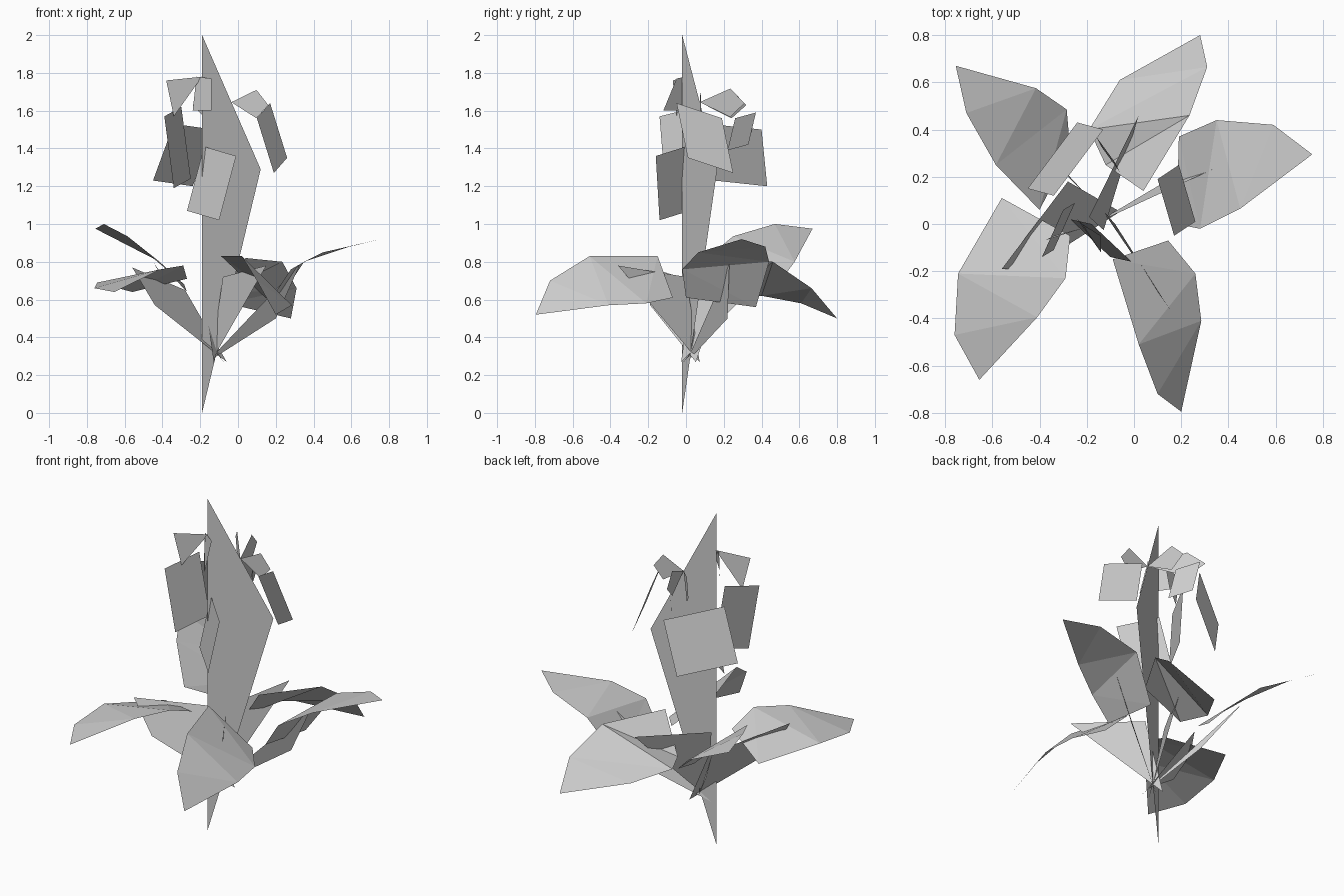
import bpy
from mathutils import Vector

default_cube = bpy.data.objects.get("Cube")
if default_cube:
    bpy.data.objects.remove(default_cube, do_unlink=True)

# One plain grey for the whole plant
grey = bpy.data.materials.new("plain_grey")
grey.use_nodes = True
colour = (0.6, 0.6, 0.6, 1)
grey.diffuse_color = colour
grey.node_tree.nodes["Principled BSDF"].inputs["Base Color"].default_value = colour


def sheet(name, points, faces=None):
    """Make a flat shaded thin sheet from its corner points."""
    mesh = bpy.data.meshes.new(name)
    faces = faces or [tuple(range(len(points)))]
    mesh.from_pydata([Vector(p) for p in points], [], faces)
    mesh.materials.append(grey)
    mesh.update()
    part = bpy.data.objects.new(name, mesh)
    bpy.context.collection.objects.link(part)
    return part


def leaf(name, tip, outer, middle, inner):
    """Broad leaf: a pointed end and two folded bands, from pairs of edge points."""
    points = [tip, *outer, *middle, *inner]
    faces = [(0, 1, 2)]
    for row in (1, 3):
        left, right = row, row + 1
        faces += [(left, left + 2, right), (right, left + 2, right + 2)]
    return sheet(name, points, faces)


def leaf_stalk(name, tip, *sides):
    """Upright blade fanning out through the stem to carry a leaf."""
    tip = Vector(tip)
    root = leaf_root.lerp(tip, -0.12)
    return sheet(name, [root, sides[0], tip, *sides[1:]])


def flower_stalk(name, tip):
    """Kite-shaped blade arching from the stem to a hanging flower."""
    tip = Vector(tip)
    middle = flower_root.lerp(tip, 0.68)
    rise = Vector((0, 0, 0.075))
    return sheet(name, [flower_root, middle + rise, tip, middle - rise])


def flower(name, first, second, third):
    """Hanging four-cornered flower: the fourth corner completes the panel."""
    a, b, c = Vector(first), Vector(second), Vector(third)
    return sheet(name, [a, b, c, a + c - b])


# Main stem: one tall blade
top, bulge, foot = Vector((-.19, -.02, 2)), Vector((.12, .165, 1.29)), Vector((-.19, -.02, 0))
sheet("stem", [top, bulge, foot])
leaf_root = foot.lerp(bulge, 0.25)
flower_root = top.lerp(bulge, 0.5)

# Five broad leaves around the lower stem
leaf("front_leaf", (.2, -.795, .52),
     [(.1, -.72, .7), (.285, -.41, .57)],
     [(.02, -.51, .83), (.26, -.21, .58)],
     [(-.09, -.15, .83), (.145, -.07, .61)])
leaf("left_leaf", (.755, .295, .92),
     [(.59, .42, .88), (.45, .065, .85)],
     [(.35, .44, .8), (.28, -.02, .76)],
     [(.19, .37, .56), (.18, 0, .61)])
leaf("back_left_leaf", (.28, .8, .5),
     [(-.06, .61, .58), (.31, .665, .66)],
     [(-.19, .4, .62), (.235, .46, .8)],
     [(-.12, .25, .62), (.04, .14, .82)])
leaf("back_right_leaf", (-.755, .67, .975),
     [(-.71, .47, 1), (-.415, .575, .8)],
     [(-.585, .25, .935), (-.285, .485, .68)],
     [(-.4, .06, .78), (-.27, .31, .64)])
leaf("front_right_leaf", (-.655, -.66, .64),
     [(-.76, -.47, .66), (-.41, -.395, .76)],
     [(-.745, -.21, .69), (-.29, -.23, .78)],
     [(-.56, .11, .64), (-.27, -.05, .71)])

# Upright blades that carry the leaves
leaf_stalk("front_leaf_stalk", (.15, -.36, .78), (-.08, 0, .72))
leaf_stalk("left_leaf_stalk", (.33, .23, .79), (.2, .22, .5))
leaf_stalk("back_left_leaf_stalk", (.02, .46, .78), (-.19, .03, .7))
leaf_stalk("back_right_leaf_stalk", (-.45, .38, .8), (-.29, .22, .53))
leaf_stalk("front_right_leaf_stalk", (-.56, -.19, .77), (-.44, -.19, .57), (-.28, .18, .65))

# Flowers hanging round the upper stem
flower("left_flower", (.17, -.05, 1.64), (.1, .19, 1.56), (.19, .25, 1.27))
flower("front_flower", (-.18, 0, 1.41), (-.01, -.16, 1.36), (-.1, -.14, 1.02))
flower("right_flower", (-.39, -.14, 1.57), (-.3, .06, 1.62), (-.25, .09, 1.24))
flower("back_right_flower", (-.34, .12, 1.53), (-.13, .4, 1.5), (-.24, .43, 1.2))
flower("back_flower", (-.16, .37, 1.59), (-.08, .26, 1.56), (-.06, .22, 1.39))

# Blades that carry the flowers
flower_stalk("left_flower_stalk", (.16, .08, 1.63))
flower_stalk("back_right_flower_stalk", (-.24, .32, 1.63))
flower_stalk("back_flower_stalk", (-.09, .31, 1.64))
sheet("right_flower_stalk", [(-.19, -.01, 1.78), (-.38, -.07, 1.76), (-.34, -.05, 1.57)])
sheet("front_flower_stalk", [(-.22, 0, 1.78), (-.14, -.05, 1.77),
                             (-.14, -.12, 1.6), (-.24, .02, 1.6)])
